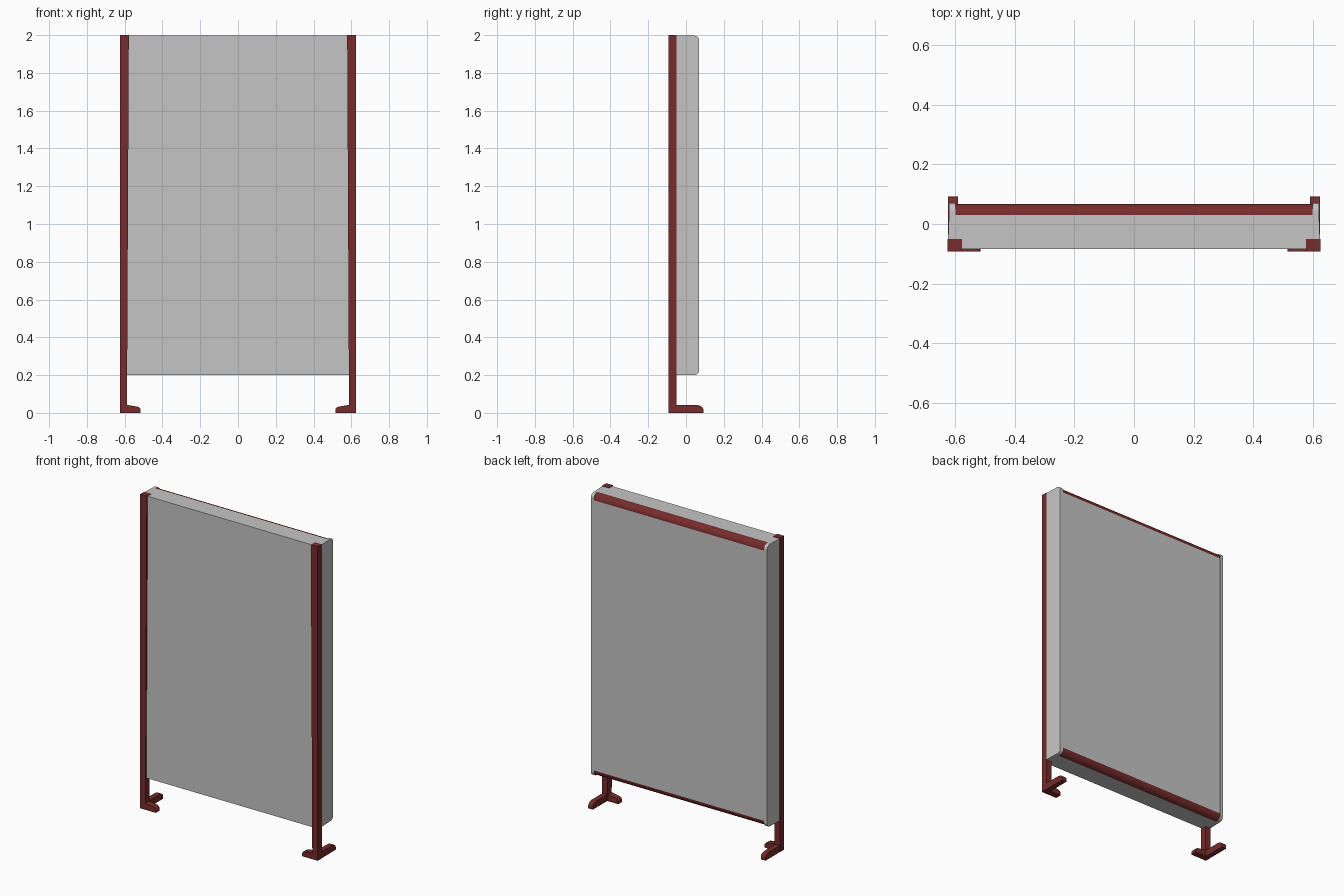
import bpy, bmesh, math
from mathutils import Vector

if "Cube" in bpy.data.objects:
    bpy.data.objects.remove(bpy.data.objects["Cube"])


def material(name, rgb):
    m = bpy.data.materials.new(name)
    m.diffuse_color = (*rgb, 1)
    m.use_nodes = True
    m.node_tree.nodes["Principled BSDF"].inputs["Base Color"].default_value = m.diffuse_color
    return m


GREY = material("panel grey", (0.56, 0.56, 0.56))
RED = material("dark red metal", (0.185, 0.025, 0.025))


def prism(name, profile, axis, a, b, mat, mirror=False):
    """Extrude a 2D profile (u, z) along x or y from a to b."""
    def place(p, t):
        return Vector((t, p[0], p[1])) if axis == "x" else Vector((p[0], t, p[1]))
    bm = bmesh.new()
    lo = [bm.verts.new(place(p, a)) for p in profile]
    hi = [bm.verts.new(place(p, b)) for p in profile]
    n = len(profile)
    bm.faces.new(lo)
    bm.faces.new(hi)
    for i in range(n):
        j = (i + 1) % n
        bm.faces.new((lo[i], lo[j], hi[j], hi[i]))
    bmesh.ops.recalc_face_normals(bm, faces=bm.faces)
    me = bpy.data.meshes.new(name)
    bm.to_mesh(me)
    bm.free()
    me.materials.append(mat)
    ob = bpy.data.objects.new(name, me)
    bpy.context.collection.objects.link(ob)
    if mirror:
        ob.modifiers.new("mirror", "MIRROR")
    return ob


def arc(cy, cz, r, start, end, steps=6):
    return [(cy + r * math.cos(math.radians(start + (end - start) * i / steps)),
             cz + r * math.sin(math.radians(start + (end - start) * i / steps)))
            for i in range(steps + 1)]


Z0, Z1 = 0.2, 1.997          # panel bottom and top
FRONT, BACK = -0.084, 0.068  # panel front and back
R = 0.038                    # rounded edge strip radius

# panel body, cut back at the corners that carry the strips
prism("panel", [(FRONT, Z0), (BACK - R, Z0), (BACK, Z0 + R), (BACK, Z1 - R),
                (BACK - R, Z1), (FRONT, Z1)], "x", -0.6, 0.6, GREY)

# quarter-round strips along the top and bottom back edges
prism("top_strip", arc(BACK - R, Z1 - R, R, 0, 90), "x", -0.6, 0.6, RED)
prism("bottom_strip", arc(BACK - R, Z0 + R, R, -90, 0), "x", -0.6, 0.6, RED)

# rounded side caps, narrowing slightly to the back
c = 0.026
cap = prism("side_cap", [(-0.055, Z0)] + arc(BACK + 0.002 - c, Z0 + c, c, -90, 0)
            + arc(BACK + 0.002 - c, Z1 - c, c, 0, 90) + [(-0.055, Z1)],
            "x", 0.6, 0.625, GREY, True)
for v in cap.data.vertices:
    if v.co.x > 0.61 and v.co.y > 0:
        v.co.x = 0.621

# posts, slightly wider at the top on the inner side
prism("post", [(0.588, 0), (0.626, 0), (0.626, 2), (0.578, 2)],
      "y", -0.092, -0.051, RED, True)

# feet: one toe inward, one toe to the back
prism("inward_foot", [(0.6, 0), (0.515, 0), (0.515, 0.018), (0.521, 0.028),
                      (0.532, 0.033), (0.588, 0.042), (0.6, 0.042)],
      "y", -0.092, -0.053, RED, True)
prism("back_foot", [(-0.06, 0), (0.092, 0), (0.092, 0.018), (0.088, 0.029),
                    (0.077, 0.037), (0.06, 0.041), (-0.06, 0.042)],
      "x", 0.592, 0.6245, RED, True)
